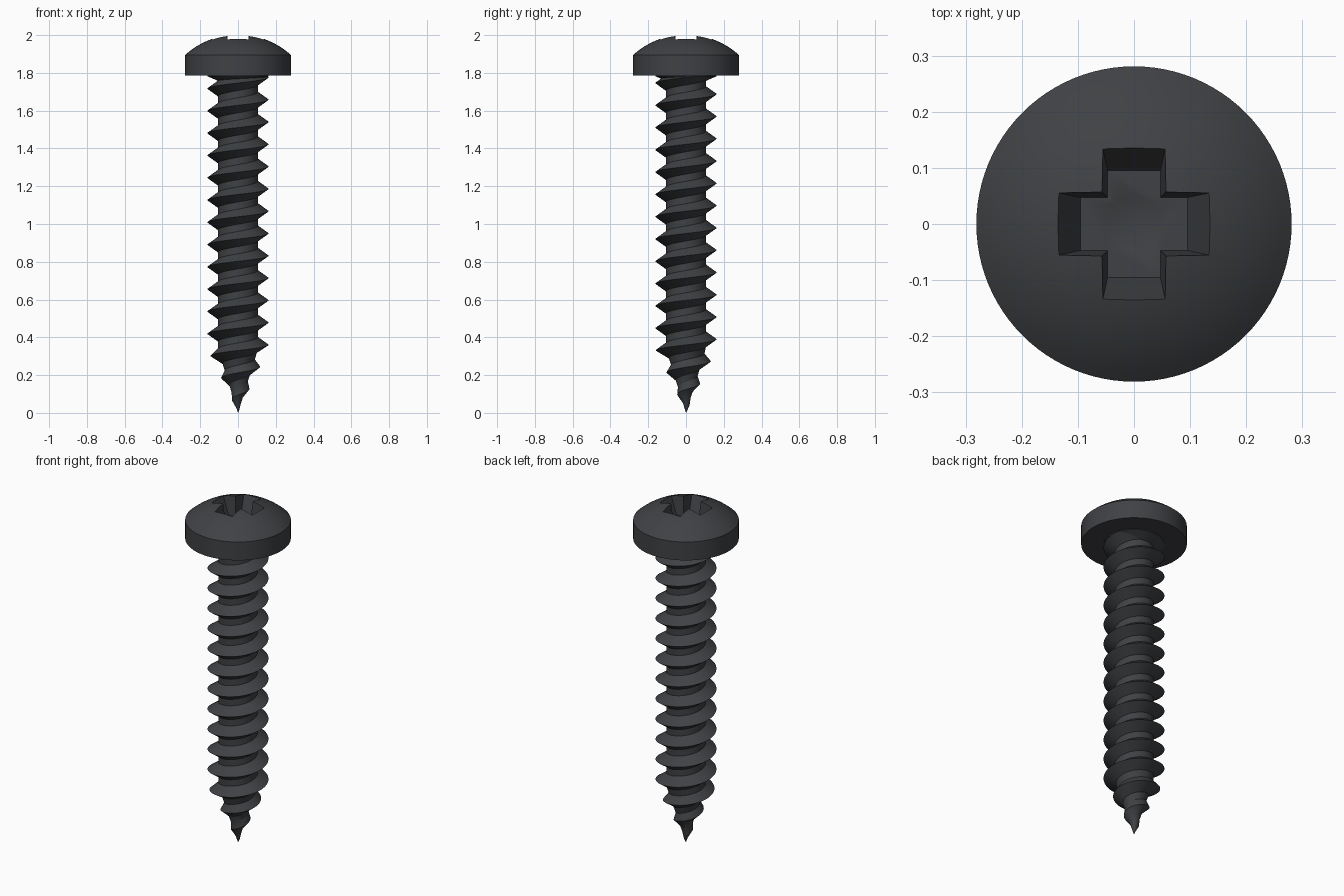
import bpy, bmesh
from math import sin, cos, pi, tau, sqrt, floor

if "Cube" in bpy.data.objects:
    bpy.data.objects.remove(bpy.data.objects["Cube"])

mat = bpy.data.materials.new("black_oxide")
mat.diffuse_color = (0.05, 0.053, 0.058, 1)
mat.use_nodes = True
mat.node_tree.nodes["Principled BSDF"].inputs["Base Color"].default_value = mat.diffuse_color


def make(name, verts, faces):
    bm = bmesh.new()
    vs = [bm.verts.new(v) for v in verts]
    for f in faces:
        bm.faces.new([vs[i] for i in f])
    bmesh.ops.remove_doubles(bm, verts=bm.verts, dist=1e-5)
    bmesh.ops.recalc_face_normals(bm, faces=bm.faces)
    me = bpy.data.meshes.new(name)
    bm.to_mesh(me)
    bm.free()
    ob = bpy.data.objects.new(name, me)
    bpy.context.collection.objects.link(ob)
    me.materials.append(mat)
    return ob


def lathe(name, profile, n=96):
    verts = [(r * cos(tau * i / n), r * sin(tau * i / n), z)
             for r, z in profile for i in range(n)]
    faces = [(k * n + i, k * n + (i + 1) % n, (k + 1) * n + (i + 1) % n, (k + 1) * n + i)
             for k in range(len(profile) - 1) for i in range(n)]
    return make(name, verts, faces)


def smooth(ob):
    bpy.ops.object.select_all(action='DESELECT')
    ob.select_set(True)
    bpy.context.view_layer.objects.active = ob
    bpy.ops.object.shade_smooth_by_angle(angle=0.5)


# pan head: straight rim with a spherical dome
R, APEX, RIM = 0.417, 2.003, 0.281
dome = [RIM * (1 - k / 14) for k in range(15)]
head = lathe("head", [(0, 1.786), (RIM, 1.786)]
             + [(r, APEX - R + sqrt(R * R - r * r)) for r in dome])

# tapered cross recess and its conical bottom
FLOOR, TOP = 1.88, 2.04


def cross(z):
    t = (z - FLOOR) / 0.105
    a, w = 0.095 + 0.042 * t, 0.047 + 0.009 * t
    pts = []
    for q in range(4):
        c, s = round(cos(q * pi / 2)), round(sin(q * pi / 2))
        pts += [(c * x - s * y, s * x + c * y, z) for x, y in ((a, -w), (a, w), (w, w))]
    return pts


cutter = make("recess_cutter", cross(FLOOR) + cross(TOP),
              [tuple(range(12)), tuple(range(12, 24))]
              + [(i, (i + 1) % 12, 12 + (i + 1) % 12, 12 + i) for i in range(12)])
cone = lathe("recess_cone_cutter", [(0, FLOOR - 0.025), (0.05, FLOOR), (0.05, FLOOR + 0.02),
                                    (0, FLOOR + 0.02)], 48)
bpy.context.view_layer.objects.active = head
for c in (cutter, cone):
    c.hide_render = True
    m = head.modifiers.new("recess", 'BOOLEAN')
    m.operation, m.solver, m.object = 'DIFFERENCE', 'EXACT', c
    bpy.ops.object.modifier_apply(modifier=m.name)
for c in (cutter, cone):
    bpy.data.objects.remove(c)
smooth(head)

# collar flaring into the underside of the head
collar = lathe("collar", [(0.104, 1.757), (0.162, 1.782), (0.162, 1.79)])
smooth(collar)

# threaded shank: core and V thread swept as one helical strip, tapering to the tip
PITCH, CORE, CREST, HALF, TAPER = 0.118, 0.105, 0.162, 0.040, 0.335
N, TURNS = 72, 17
section = [(-HALF, CORE), (0, CREST), (HALF, CORE), (PITCH - HALF, CORE)]
verts, faces = [], []
for s in range(N * TURNS + 1):
    a = tau * s / N
    for dz, r in section:
        z = min(max(0.36 - 4 * PITCH + PITCH * s / N + dz, 0), 1.85)
        r *= min(1, z / TAPER)
        verts.append((r * cos(a), r * sin(a), z))
for s in range(N * TURNS):
    for k in range(3):
        i = s * 4 + k
        quad = (i, i + 4, i + 5, i + 1)
        zs = [verts[j][2] for j in quad]
        if max(zs) > 0 and min(zs) < 1.85:
            faces.append(quad)
shank = make("threaded_shank", verts, faces)
smooth(shank)
